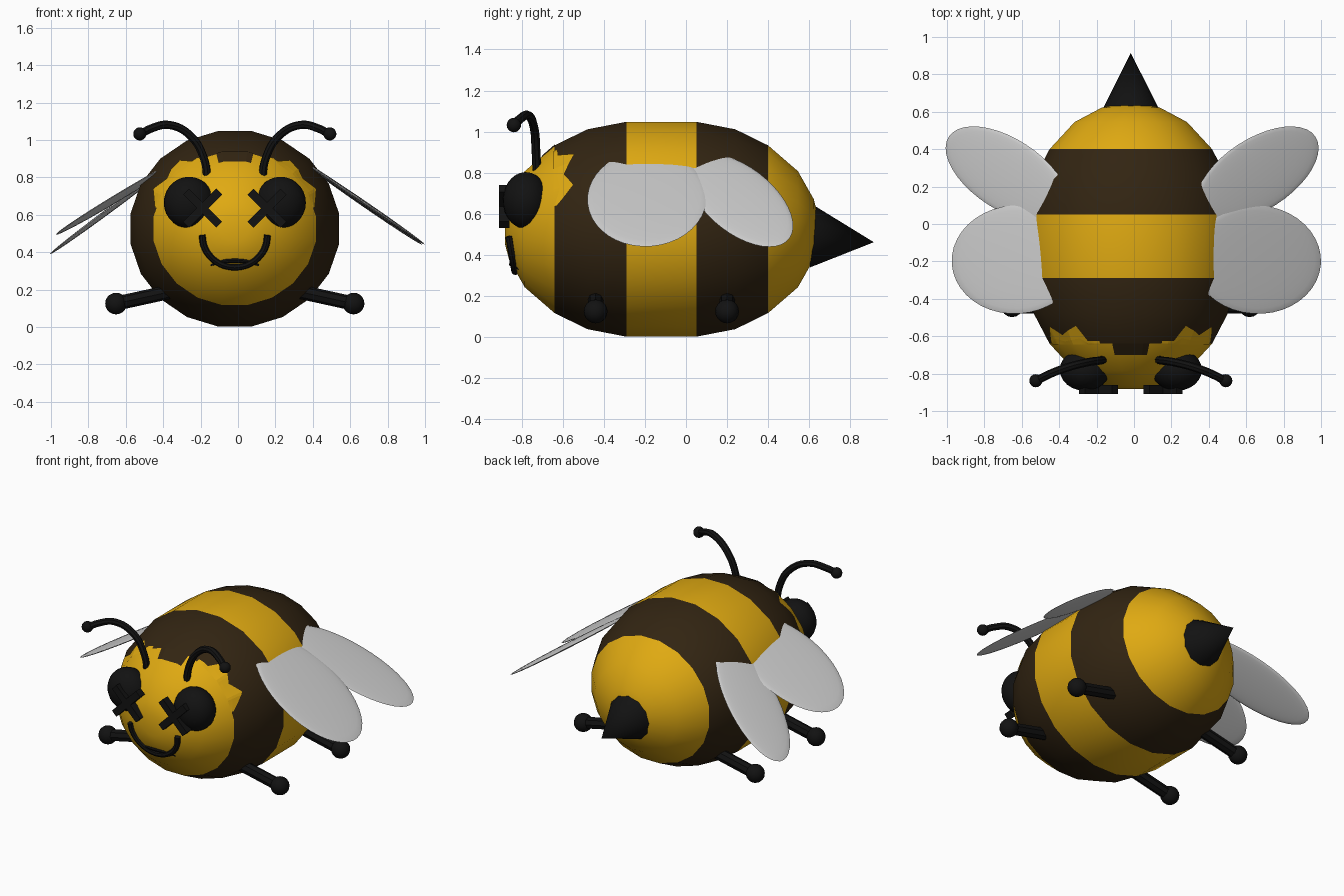
import bpy, bmesh
from math import sin, cos, radians, pi
from mathutils import Matrix, Vector

if "Cube" in bpy.data.objects:
    bpy.data.objects.remove(bpy.data.objects["Cube"])

CX, CZ = -0.017, 0.525          # body axis
SIDES = 20
STEP = 2 * pi / SIDES


def material(name, rgb):
    m = bpy.data.materials.new(name)
    m.use_nodes = True
    m.diffuse_color = (*rgb, 1)
    m.node_tree.nodes["Principled BSDF"].inputs["Base Color"].default_value = (*rgb, 1)
    return m


yellow = material("honey yellow", (0.74, 0.40, 0.006))
brown = material("dark brown", (0.032, 0.018, 0.006))
black = material("soft black", (0.006, 0.006, 0.006))
grey = material("wing grey", (0.62, 0.62, 0.62))


def finish(name, bm, mats, smooth=True):
    bmesh.ops.recalc_face_normals(bm, faces=bm.faces[:])
    me = bpy.data.meshes.new(name)
    bm.to_mesh(me)
    bm.free()
    for m in mats:
        me.materials.append(m)
    ob = bpy.data.objects.new(name, me)
    bpy.context.collection.objects.link(ob)
    if smooth:
        select(ob)
        bpy.ops.object.shade_smooth_by_angle(angle=radians(35))
    return ob


def select(ob):
    bpy.ops.object.select_all(action="DESELECT")
    ob.select_set(True)
    bpy.context.view_layer.objects.active = ob


def ball(name, centre, size, mat, rot=Matrix(), u=24, v=14):
    bm = bmesh.new()
    bmesh.ops.create_uvsphere(bm, u_segments=u, v_segments=v, radius=1)
    bm.transform(Matrix.Translation(centre) @ rot @ Matrix.Diagonal((*size, 1)))
    return finish(name, bm, [mat])


def tube(name, points, radius, mat):
    cu = bpy.data.curves.new(name, "CURVE")
    cu.dimensions = "3D"
    cu.bevel_depth = radius
    cu.bevel_resolution = 2
    cu.resolution_u = 6
    cu.use_fill_caps = True
    sp = cu.splines.new("BEZIER")
    sp.bezier_points.add(len(points) - 1)
    for bp, p in zip(sp.bezier_points, points):
        bp.co = p
        bp.handle_left_type = bp.handle_right_type = "AUTO"
    cu.materials.append(mat)
    ob = bpy.data.objects.new(name, cu)
    bpy.context.collection.objects.link(ob)
    select(ob)
    bpy.ops.object.convert(target="MESH")
    bpy.ops.object.shade_smooth_by_angle(angle=radians(40))


# Body profile: two rounded ends joined by a straight middle band
end = [(0, 1), (0.19, 0.93), (0.35, 0.78), (0.495, 0.54), (0.572, 0.28), (0.592, 0.13)]
rings = [(-0.29 - d, r) for d, r in reversed(end)] + [(0.05 + d, r) for d, r in end]


def surface(angle, y, grow=1.0):
    """Point on the faceted body at an angle around its axis and a depth y."""
    r = rings[-1][1]
    for (y0, r0), (y1, r1) in zip(rings, rings[1:]):
        if y0 <= y <= y1:
            r = r0 + (r1 - r0) * (y - y0) / (y1 - y0)
            break
    off = (angle + STEP / 2) % STEP - STEP / 2
    r *= grow / cos(off)
    return Vector((CX + 0.557 * r * cos(angle), y, CZ + 0.523 * r * sin(angle)))


# Striped body
bm = bmesh.new()
loops = [[bm.verts.new(surface((i + 0.5) * STEP, y)) for i in range(SIDES)] for y, r in rings]
for a, b in zip(loops, loops[1:]):
    for i in range(SIDES):
        j = (i + 1) % SIDES
        bm.faces.new((a[i], a[j], b[j], b[i]))
bm.faces.new(loops[0])
bm.faces.new(loops[-1])
for f in bm.faces:
    y = f.calc_center_median().y
    f.material_index = 1 if -0.64 < y < -0.29 or 0.05 < y < 0.40 else 0
finish("striped_body", bm, [yellow, brown])


# Painted hairline: thin patches that follow the body
def patch(name, mat, outline, base):
    bm = bmesh.new()
    cols = []
    for (a0, y0), (a1, y1) in zip(outline, outline[1:]):
        for s in range(6):
            t = s / 6
            cols.append((a0 + (a1 - a0) * t, y0 + (y1 - y0) * t))
    cols.append(outline[-1])
    grid = [[bm.verts.new(surface(radians(a), base + (y - base) * k / 3, 1.01))
             for k in range(4)] for a, y in cols]
    for c, d in zip(grid, grid[1:]):
        for k in range(3):
            bm.faces.new((c[k], c[k + 1], d[k + 1], d[k]))
    ob = finish(name, bm, [mat], smooth=False)
    # face the patch outwards
    if sum(p.normal.dot(p.center - Vector((CX, p.center.y, CZ))) for p in ob.data.polygons) < 0:
        ob.data.flip_normals()


spikes = [(16, -0.63), (28, -0.55), (38, -0.595), (53, -0.545), (59, -0.625), (68, -0.625)]
patch("face_spikes_left", yellow, spikes, -0.645)
patch("face_spikes_right", yellow, [(180 - a, y) for a, y in spikes], -0.645)
patch("hair_notch", brown, [(77, -0.70), (103, -0.70)], -0.638)

# Stinger
bm = bmesh.new()
bmesh.ops.create_cone(bm, cap_ends=True, segments=12, radius1=0.15, radius2=0, depth=0.30)
bm.transform(Matrix.Translation((CX, 0.765, 0.475)) @ Matrix.Rotation(radians(-95), 4, "X"))
finish("stinger", bm, [black])

# Eyes, crossed lashes, antennae and legs on both sides
for side, s in (("left", 1), ("right", -1)):
    def at(x, y, z):
        return Vector((CX + s * x, y, z))

    ball(f"eye_{side}", at(0.245, -0.78, 0.665), (0.135, 0.112, 0.138), black)

    for n, turn in enumerate((45, -45)):
        bm = bmesh.new()
        bmesh.ops.create_cube(bm, size=1)
        bm.transform(Matrix.Translation(at(0.172, -0.885, 0.635))
                     @ Matrix.Rotation(radians(turn), 4, "Y")
                     @ Matrix.Diagonal((0.25, 0.05, 0.045, 1)))
        finish(f"eye_cross_{n + 1}_{side}", bm, [black], smooth=False)

    tube(f"antenna_{side}",
         [at(0.145, -0.725, 0.78), at(0.165, -0.73, 0.90), at(0.235, -0.74, 1.02),
          at(0.35, -0.77, 1.08), at(0.45, -0.81, 1.06), at(0.505, -0.84, 1.03)],
         0.022, black)
    ball(f"antenna_tip_{side}", at(0.508, -0.838, 1.032), (0.035,) * 3, black, u=16, v=10)

    for part, y in (("front", -0.44), ("rear", 0.20)):
        foot = at(0.635, y, 0.125)
        tube(f"{part}_leg_{side}", [at(0.27, y, 0.205), foot], 0.038, black)
        ball(f"{part}_foot_{side}", foot, (0.058,) * 3, black, u=16, v=10)

# Smile and lower lip
tube("smile", [(CX + 0.175 * cos(radians(a)), -0.862 + 0.03 * max(0, -sin(radians(a))),
                0.49 + 0.17 * sin(radians(a))) for a in range(180, 361, 20)], 0.018, black)
tube("lower_lip", [(CX - 0.17, -0.775, 0.315), (CX - 0.09, -0.825, 0.345),
                   (CX, -0.85, 0.355), (CX + 0.09, -0.825, 0.345),
                   (CX + 0.17, -0.775, 0.315)], 0.012, black)


# Wings: flat discs laid out from above, then sheared down along the slope
def wing(name, s, x, y, z, long, wide, turn, slope, tilt=0.0):
    shear = Matrix.Identity(4)
    shear[2][0] = -s * slope
    shear[2][1] = tilt
    rot = shear @ Matrix.Rotation(radians(s * turn), 4, "Z")
    ball(name, (s * x, y, z), (long, wide, 0.016), grey, rot, u=40, v=14)


wing("front_wing_left", 1, 0.655, -0.19, 0.675, 0.345, 0.29, -4, 0.68)
wing("rear_wing_left", 1, 0.66, 0.265, 0.665, 0.37, 0.19, 33, 0.69)
wing("front_wing_right", -1, 0.63, -0.19, 0.70, 0.345, 0.29, -4, 0.60, -0.06)
wing("rear_wing_right", -1, 0.68, 0.265, 0.63, 0.37, 0.19, 33, 0.72, -0.04)
